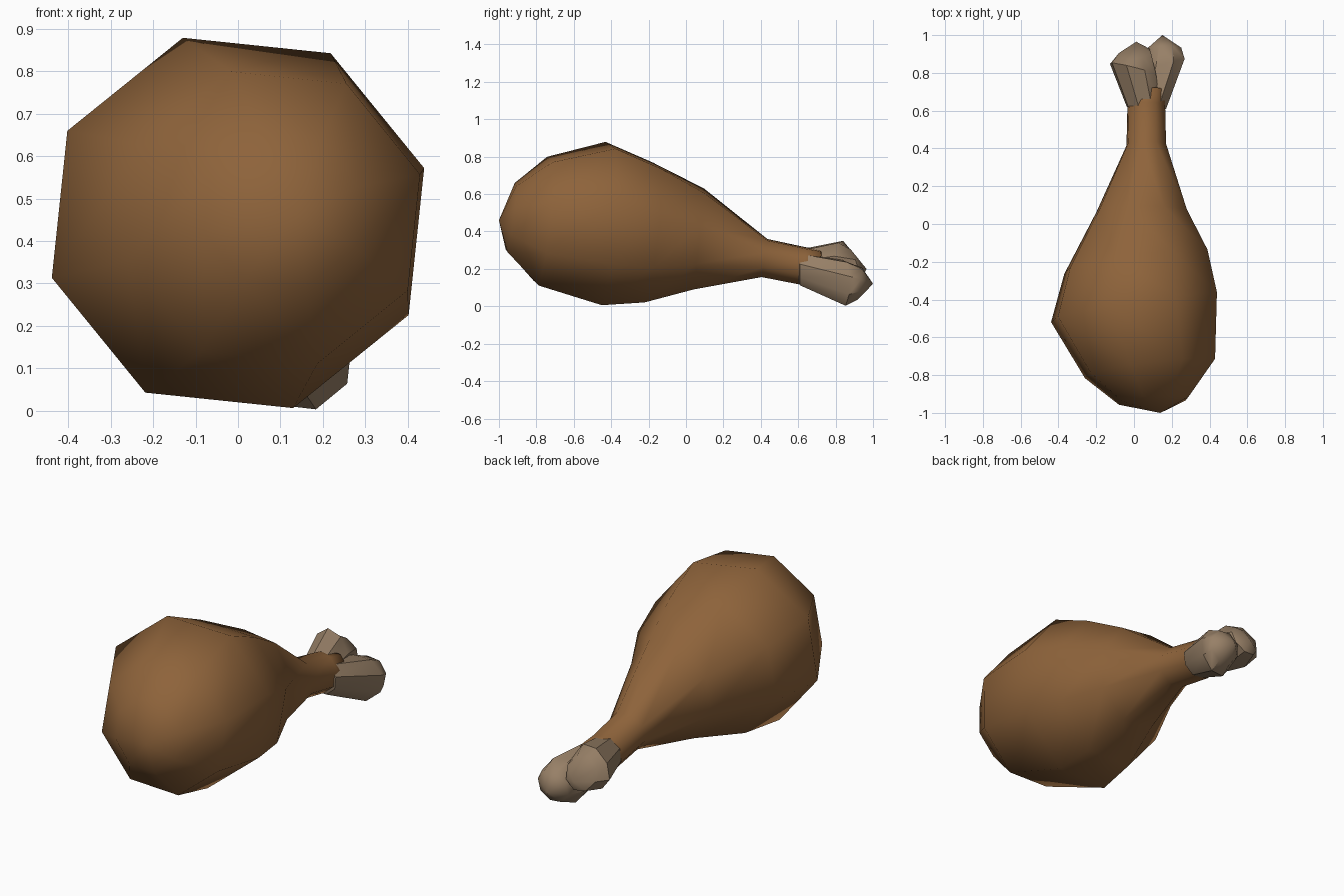
import bpy, bmesh, math
from mathutils import Vector

if "Cube" in bpy.data.objects:
    bpy.data.objects.remove(bpy.data.objects["Cube"])


def material(name, rgb):
    m = bpy.data.materials.new(name)
    m.diffuse_color = (*rgb, 1)
    m.use_nodes = True
    m.node_tree.nodes["Principled BSDF"].inputs["Base Color"].default_value = m.diffuse_color
    return m


ROAST = material("roasted brown", (0.27, 0.125, 0.043))
BONE = material("bone tan", (0.31, 0.215, 0.135))


def loft(name, rings, start, end, mat, turn, angle):
    """Skin eight-sided rings (x, y, z, half width, half height, lean in x, lean in z)."""
    bm = bmesh.new()
    loops = []
    for x, y, z, w, h, lx, lz in rings:
        loop = []
        for k in range(8):
            a = math.radians(turn + 45 * k)
            dx, dz = w * math.cos(a) / 0.961, h * math.sin(a) / 0.961
            loop.append(bm.verts.new((x + dx, y + lx * dx + lz * dz, z + dz)))
        loops.append(loop)
    for a, b in zip(loops, loops[1:]):
        for k in range(8):
            j = (k + 1) % 8
            bm.faces.new((a[k], a[j], b[j], b[k]))
    # close both ends with a fan
    for tip, loop in ((start, loops[0]), (end, loops[-1])):
        v = bm.verts.new(tip)
        for k in range(8):
            bm.faces.new((v, loop[k], loop[(k + 1) % 8]))
    bmesh.ops.recalc_face_normals(bm, faces=bm.faces)
    me = bpy.data.meshes.new(name)
    bm.to_mesh(me)
    bm.free()
    me.materials.append(mat)
    ob = bpy.data.objects.new(name, me)
    bpy.context.collection.objects.link(ob)
    bpy.ops.object.select_all(action='DESELECT')
    ob.select_set(True)
    bpy.context.view_layer.objects.active = ob
    bpy.ops.object.shade_smooth_by_angle(angle=math.radians(angle))
    return ob


# Meat: fat front, slim shank running to the bone
loft("meat", [
    (0.105, -0.935, 0.475, 0.185, 0.185, 0.08, 0.13),
    (0.085, -0.765, 0.455, 0.345, 0.345, 0.12, 0.10),
    (0.0, -0.44, 0.4425, 0.44, 0.4375, 0.16, 0.07),
    (0.01, -0.20, 0.395, 0.38, 0.375, 0.14, 0.10),
    (0.04, 0.07, 0.36, 0.24, 0.27, 0.0, 0.10),
    (0.065, 0.42, 0.258, 0.105, 0.102, 0.0, 0.15),
    (0.065, 0.63, 0.215, 0.10, 0.10, 0.0, 0.15),
    (0.08, 0.71, 0.21, 0.085, 0.09, 0.0, 0.15),
], (0.14, -1.0, 0.46), (0.08, 0.73, 0.21), ROAST, 16.5, 80)

# Bone: two knuckles spreading from the shank, one high and one low
loft("upper_knuckle", [
    (0.05, 0.62, 0.22, 0.088, 0.086, 0.0, 0.0),
    (-0.005, 0.82, 0.235, 0.122, 0.115, -0.25, 0.1),
    (0.005, 0.905, 0.225, 0.085, 0.085, 0.1, -0.35),
], (0.05, 0.58, 0.22), (0.012, 0.965, 0.20), BONE, 16, 40)
loft("lower_knuckle", [
    (0.085, 0.61, 0.20, 0.085, 0.088, 0.0, 0.0),
    (0.15, 0.845, 0.125, 0.118, 0.122, 0.25, 0.0),
    (0.16, 0.93, 0.12, 0.09, 0.085, 0.0, 0.15),
], (0.085, 0.58, 0.20), (0.15, 1.0, 0.12), BONE, 16, 40)
